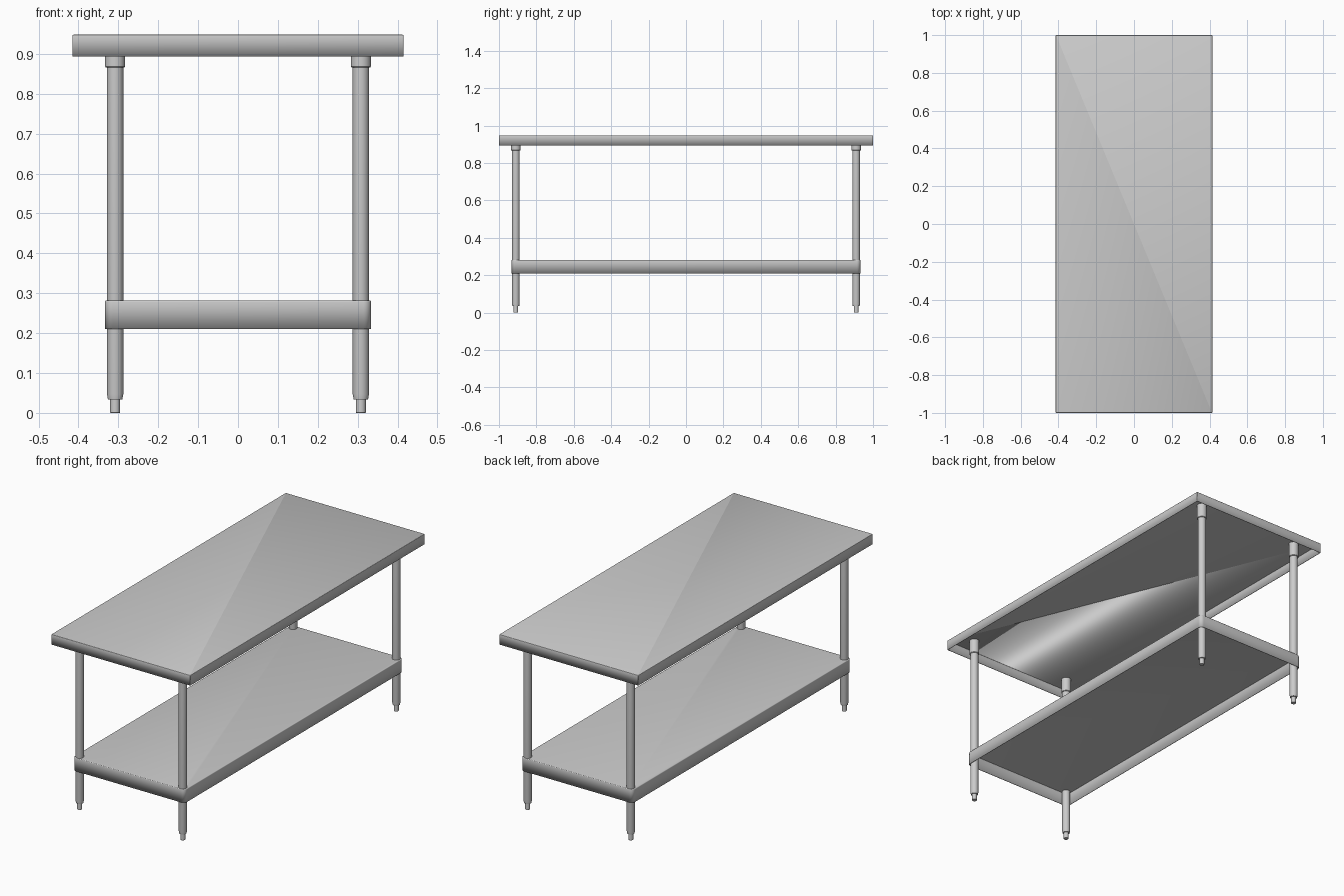
import bpy, bmesh, math

if "Cube" in bpy.data.objects:
    bpy.data.objects.remove(bpy.data.objects["Cube"])


def smooth(obj):
    bpy.ops.object.select_all(action='DESELECT')
    obj.select_set(True)
    bpy.context.view_layer.objects.active = obj
    bpy.ops.object.shade_smooth_by_angle(angle=math.radians(35))


def add_object(name, bm):
    mesh = bpy.data.meshes.new(name)
    bm.to_mesh(mesh)
    bm.free()
    obj = bpy.data.objects.new(name, mesh)
    bpy.context.collection.objects.link(obj)
    return obj


def tray(name, hx, hy, z0, z1, corner, lip):
    """Folded sheet panel: flat top, flanges down all sides, open below."""
    bm = bmesh.new()
    bmesh.ops.create_cube(bm, size=1)
    for v in bm.verts:
        v.co = (v.co.x * 2 * hx, v.co.y * 2 * hy, z1 if v.co.z > 0 else z0)
    upright = [e for e in bm.edges if abs(e.verts[0].co.z - e.verts[1].co.z) > 0.01]
    bmesh.ops.bevel(bm, geom=upright, offset=corner, segments=6,
                    affect='EDGES', profile=0.5)
    rim = [e for e in bm.edges if all(v.co.z > z1 - 1e-5 for v in e.verts)]
    bmesh.ops.bevel(bm, geom=rim, offset=lip, segments=3,
                    affect='EDGES', profile=0.5)
    bm.normal_update()
    bottom = [f for f in bm.faces if f.normal.z < -0.9]
    bmesh.ops.delete(bm, geom=bottom, context='FACES')
    obj = add_object(name, bm)
    sheet = obj.modifiers.new("sheet", 'SOLIDIFY')
    sheet.thickness = 0.003
    sheet.offset = -1
    smooth(obj)


def lathe(name, profile, x, y, sides=32):
    """Closed turned part from (radius, height) points."""
    bm = bmesh.new()
    rings = []
    for r, z in profile:
        rings.append([bm.verts.new((x + r * math.cos(2 * math.pi * i / sides),
                                    y + r * math.sin(2 * math.pi * i / sides), z))
                      for i in range(sides)])
    for a, b in zip(rings, rings[1:]):
        for i in range(sides):
            j = (i + 1) % sides
            bm.faces.new((a[i], a[j], b[j], b[i]))
    bm.faces.new(rings[0][::-1])
    bm.faces.new(rings[-1])
    smooth(add_object(name, bm))


# Worktop and lower shelf
tray("worktop", 0.415, 1.0, 0.893, 0.948, 0.003, 0.003)
tray("lower_shelf", 0.334, 0.933, 0.21, 0.282, 0.02, 0.004)

# Tube legs with top sockets and adjustable feet
LEG = [(0.018, 0.034), (0.0205, 0.047), (0.0205, 0.94)]
SOCKET = [(0.0235, 0.866), (0.025, 0.868), (0.025, 0.9445)]
FOOT = [(0.0115, 0.0), (0.0125, 0.001), (0.0125, 0.04)]
for y, end in ((-0.91, "front"), (0.91, "back")):
    for x, side in ((-0.308, "left"), (0.308, "right")):
        lathe(f"{end}_{side}_leg", LEG, x, y)
        lathe(f"{end}_{side}_socket", SOCKET, x, y)
        lathe(f"{end}_{side}_foot", FOOT, x, y)
